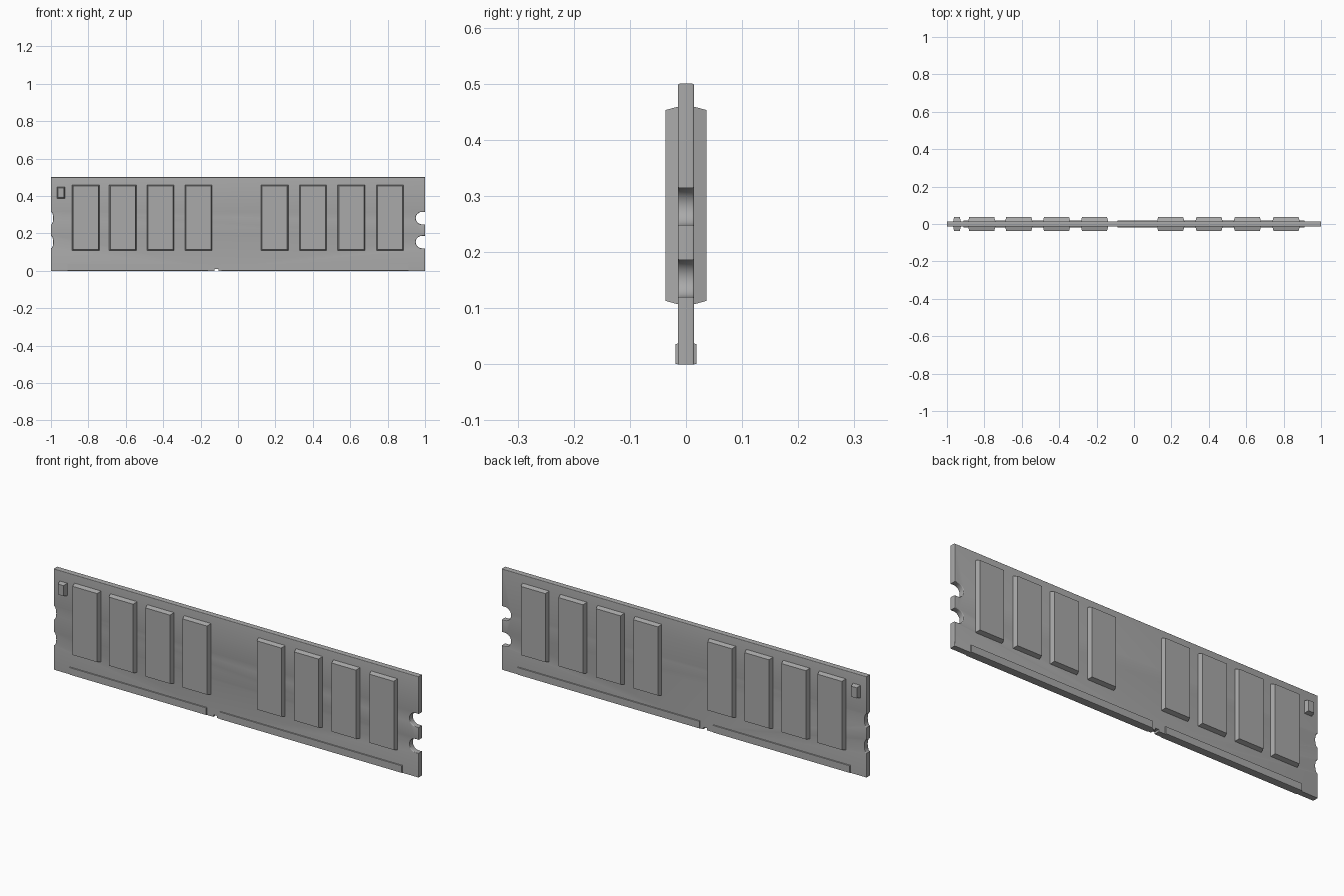
import bpy
import bmesh
from math import pi, sin, cos

cube = bpy.data.objects.get("Cube")
if cube:
    bpy.data.objects.remove(cube)

grey = bpy.data.materials.new("mid_grey")
grey.use_nodes = True
colour = (0.4, 0.4, 0.4, 1)
grey.diffuse_color = colour
grey.node_tree.nodes["Principled BSDF"].inputs["Base Color"].default_value = colour

BOARD = 0.0145    # half thickness of the board
CHIP = 0.0367     # half thickness over the chips
STRIP = 0.019     # half thickness over the contacts


def finish(name, bm):
    bmesh.ops.recalc_face_normals(bm, faces=bm.faces)
    mesh = bpy.data.meshes.new(name)
    bm.to_mesh(mesh)
    bm.free()
    mesh.materials.append(grey)
    obj = bpy.data.objects.new(name, mesh)
    bpy.context.collection.objects.link(obj)
    return obj


def notch(side, z, depth, radius=0.033, steps=12):
    """Edge cut-out, listed from low z to high z."""
    reach = min(depth, radius)
    centre = 1 - (depth - reach)
    pts = [] if centre == 1 else [(side, z - radius)]
    for i in range(steps + 1):
        a = -pi / 2 + pi * i / steps
        pts.append((side * (centre - reach * cos(a)), z + radius * sin(a)))
    return pts + ([] if centre == 1 else [(side, z + radius)])


def slab(name, x0, x1, z0, z1, sign, depth, taper):
    """Raised block whose outer face is smaller than its base."""
    bm = bmesh.new()
    rings = []
    for y, t in ((0, 0), (sign * BOARD, 0), (sign * depth, taper)):
        rings.append([bm.verts.new((x, y, z)) for x, z in (
            (x0 + t, z0 + t), (x1 - t, z0 + t), (x1 - t, z1 - t), (x0 + t, z1 - t))])
    bm.faces.new(rings[0])
    bm.faces.new(rings[-1])
    for a, b in zip(rings, rings[1:]):
        for i in range(4):
            j = (i + 1) % 4
            bm.faces.new((a[i], a[j], b[j], b[i]))
    return finish(name, bm)


# Board outline with edge notches and the key cut
heights = (0.153, 0.281)
outline = [(-1, 0), (-0.125, 0), (-0.125, 0.01), (-0.105, 0.01), (-0.105, 0), (1, 0)]
for z in heights:
    outline += notch(1, z, 0.05)
outline += [(1, 0.5), (-1, 0.5)]
for z in reversed(heights):
    outline += reversed(notch(-1, z, 0.012))

bm = bmesh.new()
face = bm.faces.new([bm.verts.new((x, -BOARD, z)) for x, z in outline])
ext = bmesh.ops.extrude_face_region(bm, geom=[face])
bmesh.ops.translate(bm, vec=(0, 2 * BOARD, 0),
                    verts=[v for v in ext["geom"] if isinstance(v, bmesh.types.BMVert)])
bmesh.ops.recalc_face_normals(bm, faces=bm.faces)
# Round the rim on both sides
rim = [e for e in bm.edges
       if abs(e.verts[0].co.y - e.verts[1].co.y) < 1e-5
       and max(v.co.z for v in e.verts) > 0.02]
bmesh.ops.bevel(bm, geom=rim, offset=0.01, segments=4, profile=0.5,
                affect="EDGES", clamp_overlap=True)
board = finish("circuit_board", bm)
bpy.context.view_layer.objects.active = board
board.select_set(True)
bpy.ops.object.shade_smooth_by_angle(angle=0.6)
board.select_set(False)

# Parts repeated on both faces
for side, sign in (("front", -1), ("back", 1)):
    for i, x in enumerate((-0.814, -0.616, -0.414, -0.211, 0.196, 0.401, 0.606, 0.813)):
        slab(f"memory_chip_{side}_{i + 1}", x - 0.073, x + 0.073, 0.107, 0.459,
             sign, CHIP, 0.006)
    slab(f"small_chip_{side}", -0.967, -0.926, 0.386, 0.448, sign, CHIP, 0.005)
    for i, (x0, x1) in enumerate(((-0.912, -0.16), (-0.088, 0.912))):
        slab(f"contact_strip_{side}_{i + 1}", x0, x1, 0, 0.037, sign, STRIP, 0.001)
